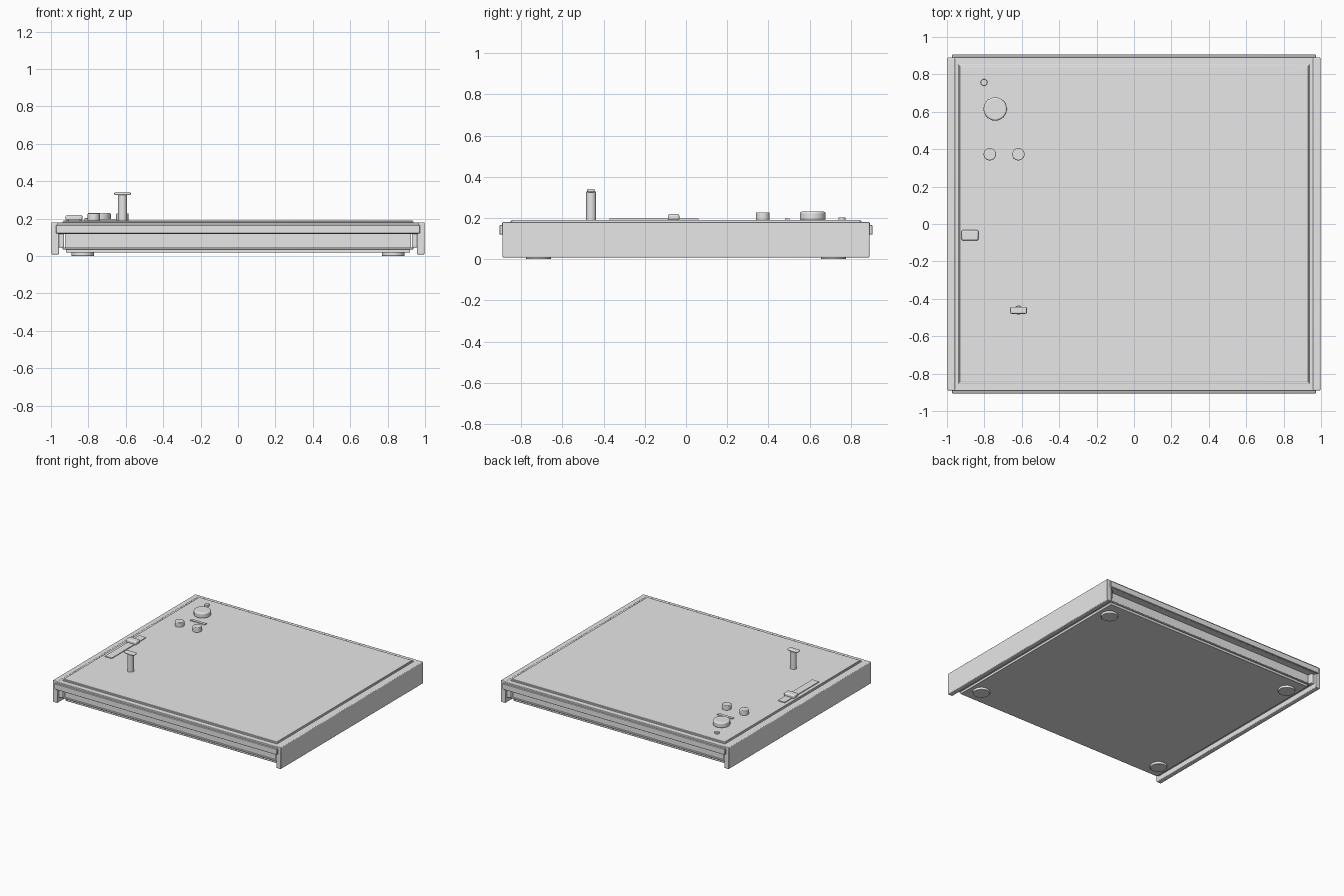
import bpy, math

if "Cube" in bpy.data.objects:
    bpy.data.objects.remove(bpy.data.objects["Cube"])

grey = bpy.data.materials.new("light_grey")
grey.diffuse_color = (0.8, 0.8, 0.8, 1)
grey.use_nodes = True
grey.node_tree.nodes["Principled BSDF"].inputs["Base Color"].default_value = grey.diffuse_color


def finish(ob, name, bevel, segs, angle=35):
    ob.name = name
    ob.data.materials.append(grey)
    if bevel:
        m = ob.modifiers.new("bevel", 'BEVEL')
        m.width, m.segments = bevel, segs
        m.limit_method = 'ANGLE'
    bpy.ops.object.shade_smooth_by_angle(angle=math.radians(angle))
    return ob


def box(name, x0, x1, y0, y1, z0, z1, bevel=0.0, segs=2):
    bpy.ops.mesh.primitive_cube_add(size=1, location=((x0 + x1) / 2, (y0 + y1) / 2, (z0 + z1) / 2))
    ob = bpy.context.object
    ob.scale = (x1 - x0, y1 - y0, z1 - z0)
    bpy.ops.object.transform_apply(location=False, rotation=False, scale=True)
    return finish(ob, name, bevel, segs)


def slab(name, hx, hy, z0, z1, bevel=0.0, segs=2):
    return box(name, -hx, hx, -hy, hy, z0, z1, bevel, segs)


def disc(name, x, y, r, z0, z1, bevel=0.0, segs=3):
    bpy.ops.mesh.primitive_cylinder_add(vertices=40, radius=r, depth=z1 - z0,
                                        location=(x, y, (z0 + z1) / 2))
    return finish(bpy.context.object, name, bevel, segs)


# Case: stacked slabs from underside to top
slab("bottom_plate", 0.92, 0.84, 0.018, 0.04, 0.003)
slab("lower_trim", 0.938, 0.85, 0.036, 0.046, 0.003)
slab("lower_body", 0.925, 0.84, 0.04, 0.13)
slab("upper_frame", 0.965, 0.893, 0.118, 0.178, 0.004)
slab("top_trim", 0.938, 0.853, 0.17, 0.184, 0.002)
slab("top_plate", 0.932, 0.846, 0.18, 0.191, 0.003)

# Front and back rails, side panels with inner liners
for s, end in ((-1, "front"), (1, "back")):
    y = sorted((s * 0.87, s * 0.905))
    box(end + "_rail", -0.972, 0.972, *y, 0.12, 0.165, 0.003)
for s, side in ((-1, "left"), (1, "right")):
    x = sorted((s * 0.957, s * 0.997))
    box(side + "_side_panel", *x, -0.89, 0.89, 0.008, 0.18, 0.005, 3)
    x = sorted((s * 0.93, s * 0.962))
    box(side + "_inner_liner", *x, -0.87, 0.87, 0.045, 0.125, 0.006, 3)

# Feet
for sx in (-1, 1):
    for sy in (-1, 1):
        disc("foot", sx * 0.83, sy * 0.715, 0.061, 0.0, 0.022, 0.004)

# Slider on its track
box("slider_track", -0.905, -0.845, -0.37, 0.06, 0.188, 0.197)
box("slider_knob", -0.922, -0.832, -0.088, -0.032, 0.19, 0.219, 0.009, 3)

# Rotary knobs, button and marker strip
disc("large_knob", -0.742, 0.615, 0.062, 0.188, 0.231, 0.009)
for x in (-0.771, -0.618):
    disc("small_knob", x, 0.373, 0.033, 0.188, 0.228, 0.005)
disc("indicator_button", -0.802, 0.757, 0.018, 0.188, 0.203, 0.003)
box("marker_strip", -0.755, -0.625, 0.48, 0.503, 0.188, 0.197)

# Upright post with flat cap
disc("post", -0.617, -0.46, 0.024, 0.188, 0.328, 0.002)
box("post_cap", -0.662, -0.573, -0.48, -0.443, 0.325, 0.342, 0.007, 3)
